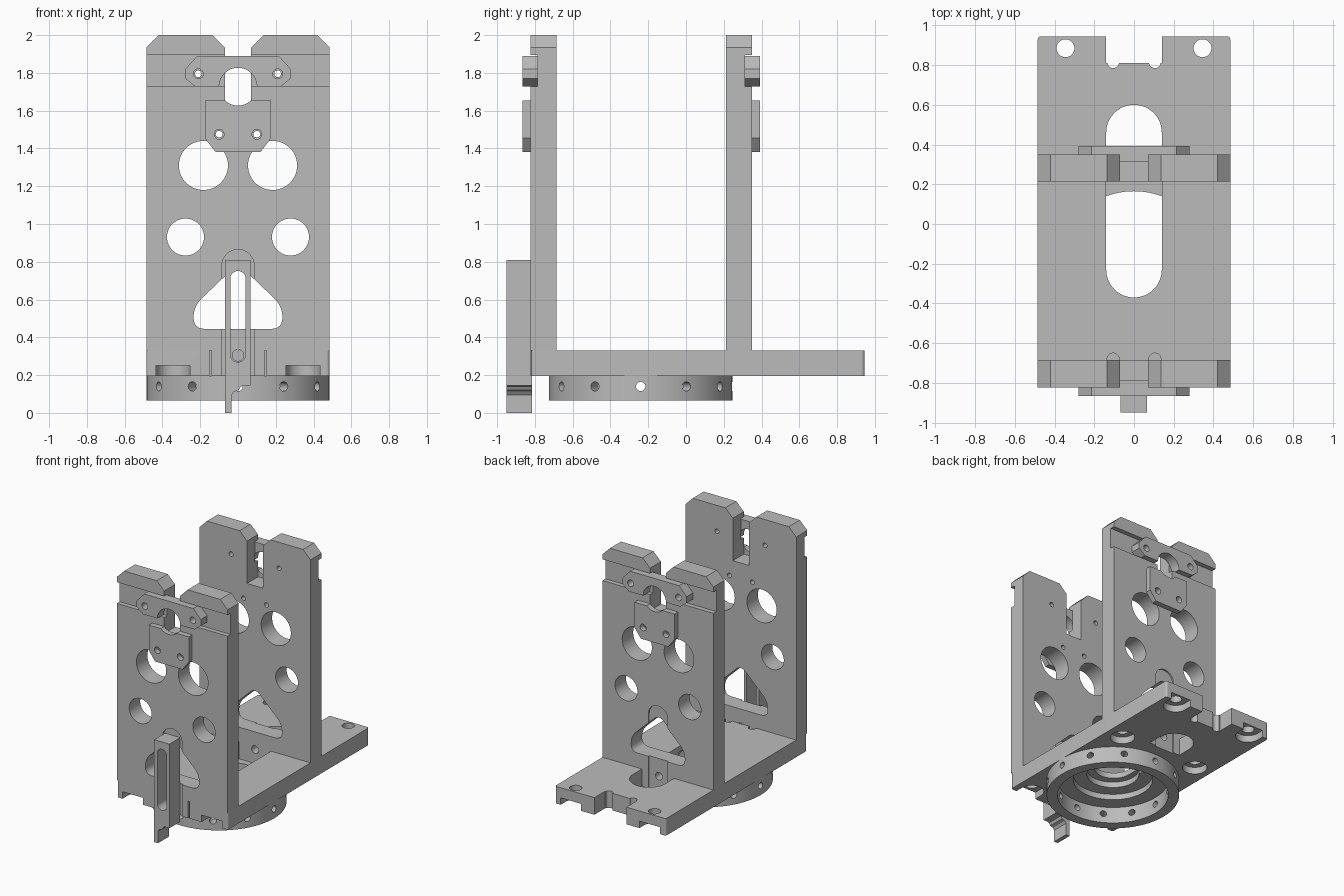
import bpy, bmesh
from math import sin, cos, pi, radians
from mathutils import Vector, Matrix

old = bpy.data.objects.get("Cube")
if old:
    bpy.data.objects.remove(old, do_unlink=True)

GREY = (0.5, 0.5, 0.5, 1)
metal = bpy.data.materials.new("machined_grey")
metal.use_nodes = True
metal.diffuse_color = GREY
metal.node_tree.nodes["Principled BSDF"].inputs["Base Color"].default_value = GREY


# ---- outline helpers (2D) ----
def slot(u, v0, v1, r, n=24):
    """Upright round-ended slot; a circle when v0 equals v1."""
    top = [(u + r * cos(pi * i / n), v1 + r * sin(pi * i / n)) for i in range(n + 1)]
    low = [(u - r * cos(pi * i / n), v0 - r * sin(pi * i / n)) for i in range(n + 1)]
    if v0 == v1:
        top, low = top[:-1], low[:-1]
    return top + low


def disc(u, v, r, n=24):
    return slot(u, v, v, r, n)


def rect(u0, u1, v0, v1):
    return [(u0, v0), (u1, v0), (u1, v1), (u0, v1)]


def fillet(pts, r, n=8):
    """Round every corner, starting the curve r away from it."""
    out = []
    for i, p in enumerate(pts):
        p = Vector(p)
        a = p + (Vector(pts[i - 1]) - p).normalized() * r
        b = p + (Vector(pts[(i + 1) % len(pts)]) - p).normalized() * r
        for k in range(n + 1):
            t = k / n
            out.append(tuple(a * (1 - t) ** 2 + p * 2 * t * (1 - t) + b * t * t))
    return out


def mirrored(half):
    """Close a right-hand half outline with its mirror image."""
    return half + [(-u, v) for u, v in reversed(half)]


# ---- solid helpers ----
def prism(name, outline, d0, d1, axis="Y"):
    place = (lambda u, v, d: (u, d, v)) if axis == "Y" else (lambda u, v, d: (u, v, d))
    bm = bmesh.new()
    face = bm.faces.new([bm.verts.new(place(u, v, d0)) for u, v in outline])
    ext = bmesh.ops.extrude_face_region(bm, geom=[face])
    verts = [g for g in ext["geom"] if isinstance(g, bmesh.types.BMVert)]
    bmesh.ops.translate(bm, verts=verts, vec=place(0, 0, d1 - d0))
    bmesh.ops.recalc_face_normals(bm, faces=bm.faces)
    mesh = bpy.data.meshes.new(name)
    bm.to_mesh(mesh)
    bm.free()
    ob = bpy.data.objects.new(name, mesh)
    bpy.context.collection.objects.link(ob)
    mesh.materials.append(metal)
    return ob


def cut(ob, cutters):
    """Subtract the cutters, bake the result and drop the cutters."""
    for c in cutters:
        c.hide_render = True
        mod = ob.modifiers.new("cut", "BOOLEAN")
        mod.operation = "DIFFERENCE"
        mod.solver = "EXACT"
        mod.object = c
    bpy.context.view_layer.update()
    deps = bpy.context.evaluated_depsgraph_get()
    mesh = bpy.data.meshes.new_from_object(ob.evaluated_get(deps))
    ob.modifiers.clear()
    ob.data = mesh
    for c in cutters:
        bpy.data.objects.remove(c, do_unlink=True)
    parts.append(ob)


parts = []
LOW, FLOOR, TOP, W = 0.195, 0.33, 2.0, 0.485
THICK = 0.137
SIDES = (-1, 1)

# ---- base plate ----
base = prism("base_plate", fillet(rect(-W, W, -0.82, 0.945), 0.02), LOW, FLOOR, "Z")


def drill(outline, z0=0.1, z1=0.5):
    return prism("cutter", outline, z0, z1, "Z")


cuts = [drill(slot(0, -0.23, 0.46, 0.14)),
        drill(rect(-0.15, 0.15, -1, -0.684)),
        drill(rect(-0.14, 0.14, 0.81, 1.1)),
        drill(disc(0, -0.24, 0.29, 32), 0.1, 0.24),
        drill(disc(0, -0.24, 0.19, 32), 0.1, 0.285)]
for s in SIDES:
    x = s * 0.345
    cuts += [drill(disc(s * 0.105, -0.68, 0.03)),
             drill(disc(s * 0.105, 0.815, 0.03)),
             drill(slot(x, -1, -0.755, 0.09), 0.1, 0.25),
             drill(slot(x, 0.885, 1.1, 0.09), 0.1, 0.25),
             drill(disc(x, 0.28, 0.09), 0.1, 0.25)]
    cuts += [drill(disc(x, y, 0.045)) for y in (-0.755, 0.28, 0.885)]
cut(base, cuts)

# ---- upright walls with their clamps ----
wall_half = [(0.14, LOW), (0.14, FLOOR), (W, FLOOR), (W, 1.935), (0.42, TOP),
             (0.135, TOP), (0.07, 1.935), (0.07, 1.6)]
window = [(-0.235, 0.445), (0.235, 0.445), (0.235, 0.565), (0, 0.79), (-0.235, 0.565)]
upper_half = [(0.225, 1.727), (0.28, 1.77), (0.28, 1.82), (0.215, 1.89)]
lower_half = [(0.12, 1.382), (0.175, 1.455), (0.175, 1.655)]

for label, face, out in (("front", -0.822, -1), ("back", 0.35, 1)):
    def through(outline):
        return prism("cutter", outline, face - 0.3, face + 0.3)

    wall = prism(label + "_wall", mirrored(wall_half), face, face - out * THICK)
    cuts = [through(fillet(window, 0.06)),
            through(disc(0, 0.305, 0.03)),
            prism("cutter", rect(-1, 1, 1.727, 1.895), face - out * 0.037, face + out * 0.1),
            prism("cutter", slot(0, 0, 0.78, 0.085), face - out * 0.012, face + out * 0.1)]
    for s in SIDES:
        cuts += [through(disc(s * 0.183, 1.31, 0.13, 32)),
                 through(disc(s * 0.278, 0.931, 0.098, 32)),
                 through(disc(s * 0.21, 1.795, 0.018, 10)),
                 through(disc(s * 0.1, 1.475, 0.018, 10))]
    cut(wall, cuts)

    # clamps share a round mouth that opens onto the wall slot
    for name, half, inner, hx, hz in (("upper", upper_half, 0.037, 0.21, 1.795),
                                      ("lower", lower_half, 0.0, 0.1, 1.475)):
        clamp = prism(f"{label}_{name}_clamp", mirrored(half),
                      face - out * inner, face + out * 0.043)
        cut(clamp, [through(disc(0, 1.727, 0.1, 32))] +
            [through(disc(s * hx, hz, 0.026, 12)) for s in SIDES])

# ---- hooked lever on the front ----
hook = [(-0.068, 0), (-0.035, 0), (-0.035, 0.095), (-0.022, 0.112), (0.003, 0.12),
        (0.015, 0.14), (0.03, 0.145), (0.065, 0.145), (0.065, 0.81), (-0.068, 0.81)]
lever = prism("front_lever", hook, -0.95, -0.815)
cut(lever, [prism("cutter", slot(0, 0.31, 0.71, 0.041), -1.1, -0.7)])

# ---- mounting ring with radial holes ----
ring = prism("mounting_ring", disc(0, -0.24, W, 48), 0.065, LOW, "Z")
cuts = [drill(disc(0, -0.24, 0.405, 48), 0, 0.4)]
for i in range(6):
    bar = prism("cutter", disc(0, 0, 0.025, 10), -0.7, 0.7)
    bar.data.transform(Matrix.Translation((0, -0.24, 0.14)) @ Matrix.Rotation(radians(30 * i), 4, "Z"))
    cuts.append(bar)
cut(ring, cuts)

# ---- smooth the round walls, keep edges sharp ----
bpy.ops.object.select_all(action="DESELECT")
for ob in parts:
    ob.select_set(True)
bpy.context.view_layer.objects.active = parts[0]
bpy.ops.object.shade_smooth_by_angle(angle=radians(30))
